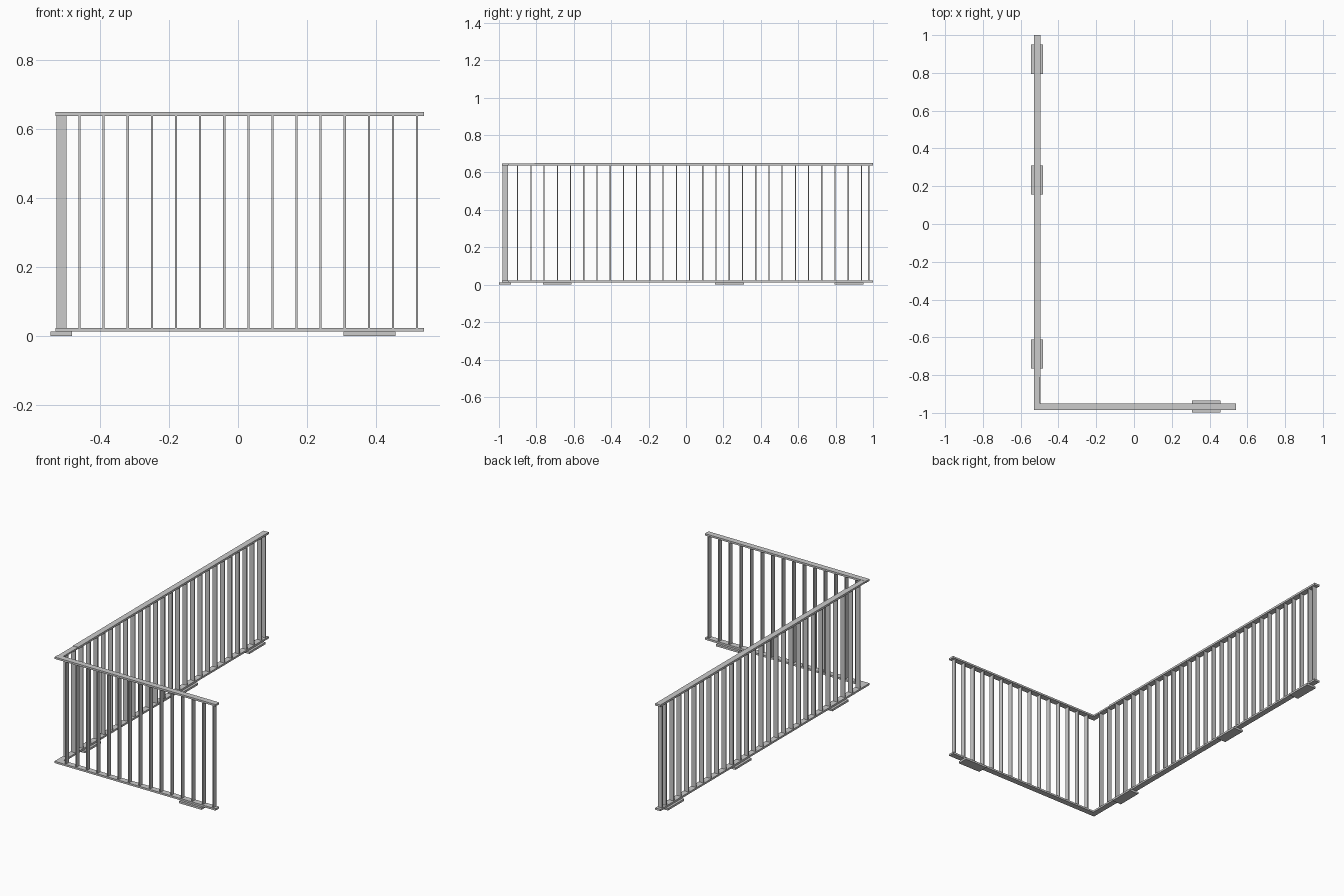
import bpy

if "Cube" in bpy.data.objects:
    bpy.data.objects.remove(bpy.data.objects["Cube"])

LX = -0.513      # centre line of the long side
FY = -0.967      # centre line of the short front side
RAIL_W, BAR_W, BAR_T, FOOT_W = 0.035, 0.029, 0.006, 0.063


def box(name, x0, x1, y0, y1, z0, z1):
    bpy.ops.mesh.primitive_cube_add(
        size=1, location=((x0 + x1) / 2, (y0 + y1) / 2, (z0 + z1) / 2))
    ob = bpy.context.object
    ob.name = name
    ob.scale = (x1 - x0, y1 - y0, z1 - z0)
    bpy.ops.object.transform_apply(location=False, rotation=False, scale=True)
    return ob


def along_y(name, y0, y1, width, z0, z1):
    return box(name, LX - width / 2, LX + width / 2, y0, y1, z0, z1)


def along_x(name, x0, x1, width, z0, z1):
    return box(name, x0, x1, FY - width / 2, FY + width / 2, z0, z1)


def repeat(ob, count, offset):
    m = ob.modifiers.new("repeat", 'ARRAY')
    m.count = count
    m.use_relative_offset = False
    m.use_constant_offset = True
    m.constant_offset_displace = offset


corner_x = LX - RAIL_W / 2
corner_y = FY + RAIL_W / 2
BOT, TOP = (0.012, 0.023), (0.638, 0.649)

# Rails of the front side
along_x("front_bottom_rail", corner_x, 0.54, RAIL_W, *BOT)
along_x("front_top_rail", corner_x, 0.54, RAIL_W, *TOP)

# Rails of the long side, with a slimmer splice piece near the corner
along_y("long_bottom_rail", corner_y, 1.0, RAIL_W, *BOT)
along_y("long_top_rail", -0.81, 1.0, RAIL_W, TOP[0], TOP[1] + 0.001)
along_y("corner_top_splice", corner_y, -0.81, RAIL_W - 0.004, TOP[0], TOP[1] - 0.001)

# Flat upright bars, set edge-on to the rails
z = (BOT[1], TOP[0])
bars = along_x("front_bars", -0.46 - BAR_T / 2, -0.46 + BAR_T / 2, BAR_W, *z)
repeat(bars, 15, (0.07, 0, 0))
bars = along_y("long_bars", -0.90 - BAR_T / 2, -0.90 + BAR_T / 2, BAR_W, *z)
repeat(bars, 27, (0, 0.0707, 0))
along_y("long_end_bar", 0.977 - BAR_T / 2, 0.977 + BAR_T / 2, BAR_W, *z)

# Foot plates under the bottom rails
for y in (-0.688, 0.232, 0.872):
    along_y("long_foot", y - 0.077, y + 0.077, FOOT_W, 0.0, 0.012)
along_x("front_foot", 0.306, 0.457, FOOT_W, 0.0, 0.012)
